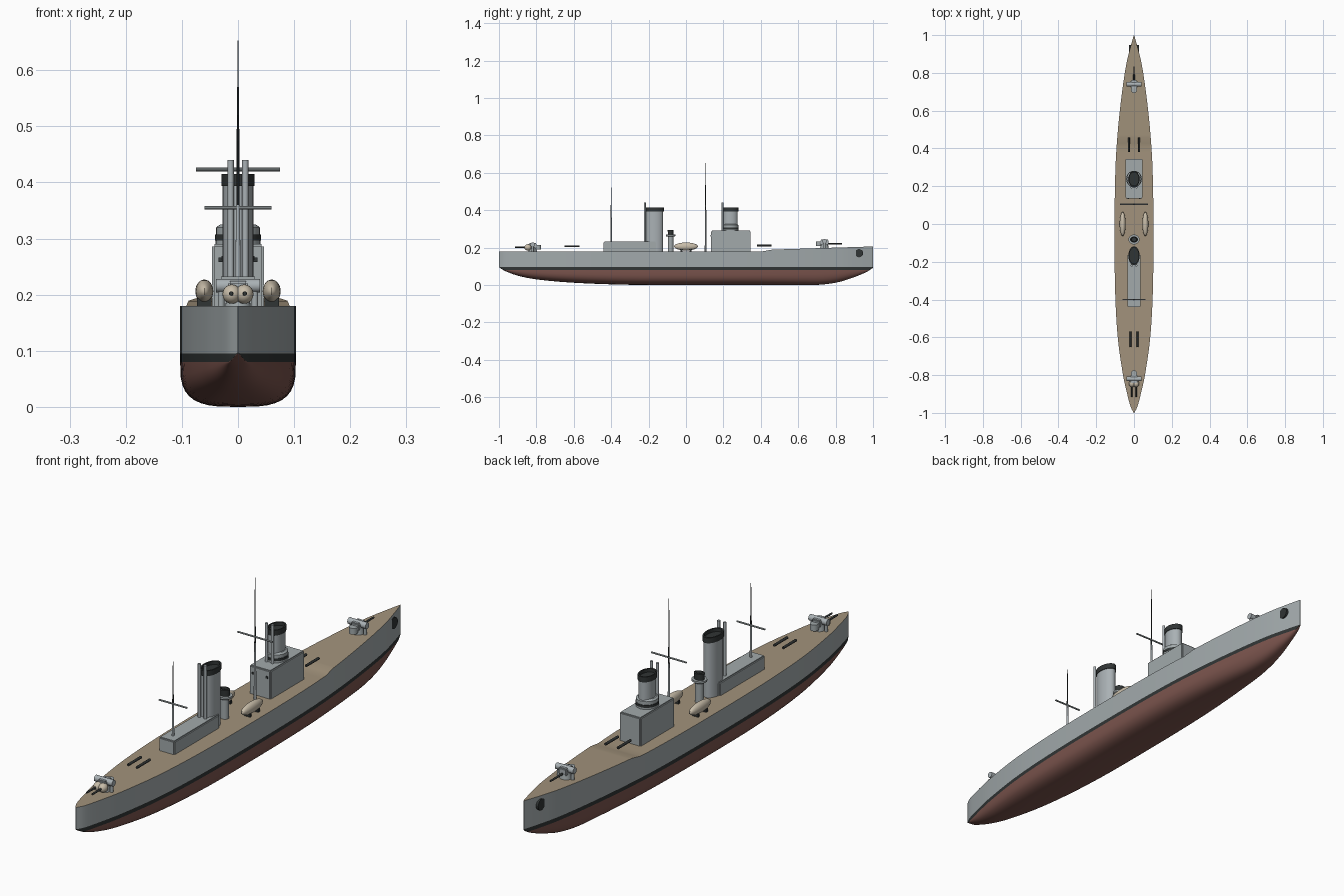
import bpy, bmesh, math
from mathutils import Vector

if "Cube" in bpy.data.objects:
    bpy.data.objects.remove(bpy.data.objects["Cube"])


def mat(name, r, g, b):
    m = bpy.data.materials.new(name)
    m.diffuse_color = (r, g, b, 1)
    m.use_nodes = True
    m.node_tree.nodes["Principled BSDF"].inputs["Base Color"].default_value = m.diffuse_color
    return m


GREY = mat("grey_paint", .36, .40, .41)
LIGHT = mat("light_grey_paint", .40, .44, .46)
RED = mat("red_bottom", .20, .09, .075)
BLACK = mat("black_paint", .03, .035, .035)
WOOD = mat("deck_wood", .36, .29, .20)
CANVAS = mat("canvas", .58, .51, .40)


def smooth(ob, angle=35):
    bpy.ops.object.select_all(action='DESELECT')
    ob.select_set(True)
    bpy.context.view_layer.objects.active = ob
    bpy.ops.object.shade_smooth_by_angle(angle=math.radians(angle))


def finish(name, bm, *mats):
    bmesh.ops.recalc_face_normals(bm, faces=bm.faces)
    me = bpy.data.meshes.new(name)
    bm.to_mesh(me)
    bm.free()
    ob = bpy.data.objects.new(name, me)
    bpy.context.collection.objects.link(ob)
    for m in mats:
        me.materials.append(m)
    smooth(ob)
    return ob


def box(name, x, y, z, m, bevel=0):
    # x, y, z are (low, high) pairs
    bm = bmesh.new()
    bmesh.ops.create_cube(bm, size=1)
    for v in bm.verts:
        v.co = [(a + b) / 2 + c * (b - a) for (a, b), c in zip((x, y, z), v.co)]
    if bevel:
        bmesh.ops.bevel(bm, geom=bm.edges[:], offset=bevel, segments=2, affect='EDGES')
    return finish(name, bm, m)


def rod(name, p, q, r, m, r2=None, sides=16):
    p, q = Vector(p), Vector(q)
    bm = bmesh.new()
    bmesh.ops.create_cone(bm, cap_ends=True, segments=sides, radius1=r,
                          radius2=r if r2 is None else r2, depth=(q - p).length)
    rot = (q - p).to_track_quat('Z', 'Y')
    for v in bm.verts:
        v.co = rot @ v.co + (p + q) / 2
    return finish(name, bm, m)


def ball(name, c, r, m):
    bm = bmesh.new()
    bmesh.ops.create_uvsphere(bm, u_segments=24, v_segments=14, radius=1)
    for v in bm.verts:
        v.co = [a + b * k for a, b, k in zip(c, r, v.co)]
    return finish(name, bm, m)


def turned(name, y, rx, ry, profile, m, sides=32):
    # oval turned part: profile of (scale, z), closed at both ends
    bm = bmesh.new()
    rings = [[bm.verts.new((rx * s * math.cos(t), y + ry * s * math.sin(t), z))
              for t in [2 * math.pi * i / sides for i in range(sides)]] for s, z in profile]
    for a, b in zip(rings, rings[1:]):
        for i in range(sides):
            j = (i + 1) % sides
            bm.faces.new((a[i], a[j], b[j], b[i]))
    bm.faces.new(rings[0])
    bm.faces.new(rings[-1])
    return finish(name, bm, m)


def curve(pts, y):
    # smooth Hermite interpolation through (y, value) points
    n = len(pts)
    i = max(k for k in range(n - 1) if pts[k][0] <= y or k == 0)
    def slope(k):
        a, b = pts[max(k - 1, 0)], pts[min(k + 1, n - 1)]
        return (b[1] - a[1]) / (b[0] - a[0])
    (y0, v0), (y1, v1) = pts[i], pts[i + 1]
    h = y1 - y0
    t = (y - y0) / h
    return (v0 * (2*t**3 - 3*t*t + 1) + v1 * (3*t*t - 2*t**3)
            + h * slope(i) * (t**3 - 2*t*t + t) + h * slope(i + 1) * (t**3 - t*t))


def deck_z(y):
    if y < .41:
        return .18
    return .18 + .009 * (y - .41) / .05 if y < .46 else .189 + .017 * (y - .46) / .54


WIDTH = [(-1, .001), (-.97, .017), (-.9, .036), (-.8, .058), (-.6, .086), (-.35, .1),
         (0, .103), (.3, .098), (.5, .085), (.7, .063), (.85, .040), (.94, .018), (1, .001)]
KEEL = [(-1, .095), (-.97, .076), (-.9, .05), (-.8, .03), (-.6, .012), (-.3, .001),
        (0, 0), (.68, 0), (.8, .012), (.9, .042), (.97, .072), (1, .092)]

# hull lofted from cross-sections, with red bottom, black waterline and wooden deck
stations = sorted({math.sin(math.pi / 2 * (i / 32)) for i in range(-32, 33)} | {.41, .46})
bm = bmesh.new()
loops = []
ARC = 9
for y in stations:
    w, k, d = curve(WIDTH, y), max(0, curve(KEEL, y)), deck_z(y)
    e = 2 / (3.2 - 1.2 * abs(y) ** 3)
    low = max(.08, k + .001)
    half = []
    for i in range(ARC + 1):
        t = math.pi / 2 * i / ARC
        half.append((w * math.sin(t) ** e, low - (low - k) * max(0, math.cos(t)) ** e))
    half += [(w, max(.095, low + .001)), (w, d)]
    pts = [(-x, z) for x, z in half[:0:-1]] + half
    loops.append([bm.verts.new((x, y, z)) for x, z in pts])
n = len(loops[0])
for a, b in zip(loops, loops[1:]):
    for i in range(n):
        f = bm.faces.new((a[i], a[(i + 1) % n], b[(i + 1) % n], b[i]))
        f.material_index = 3 if i == n - 1 else 0 if i in (0, n - 2) else 1 if i in (1, n - 3) else 2
for f in (bm.faces.new(loops[0]), bm.faces.new(loops[-1])):
    f.material_index = 0
finish("hull", bm, GREY, BLACK, RED, WOOD)

# anchor recesses at the bow
rod("anchor_hawse", (-.026, .925, .17), (.026, .925, .17), .022, BLACK, sides=24)

# deckhouses
box("forward_deckhouse", (-.046, .046), (.135, .345), (.175, .29), GREY, .004)
box("aft_deckhouse", (-.034, .034), (-.44, -.16), (.175, .232), GREY, .004)
for s in (-1, 1):
    box("deckhouse_window", (s * .031 - .004, s * .031 + .004), (.132, .14), (.258, .266), BLACK)


# funnels with black hollow caps and steam pipes
def funnel(label, y, rx, ry, z0):
    turned(label + "_funnel", y, rx, ry, [(.94, z0), (.94, .398)], LIGHT)
    turned(label + "_funnel_cap", y, rx, ry,
           [(.9, .394), (1.02, .394), (1.02, .415), (.86, .415), (.86, .402)], BLACK)
    for s in (-1, 1):
        py = y - ry - .003
        rod(label + "_steam_pipe", (s * .013, py, z0), (s * .013, py, .44), .0055, LIGHT)


funnel("forward", .238, .029, .041, .285)
funnel("aft", -.168, .029, .049, .175)
turned("funnel_collar", .238, .04, .043, [(.95, .288), (1, .288), (1, .307), (.97, .307),
                                          (.97, .32), (.8, .325)], GREY)
turned("funnel_collar_band", .238, .041, .044, [(1, .297), (1, .307)], BLACK)

# ventilator tower between the funnels
turned("ventilator_tower", -.082, .016, .015, [(1, .175), (1, .262)], GREY)
turned("tower_platform", -.082, .029, .026, [(.8, .258), (1, .262), (1, .269), (.9, .269)], GREY)
turned("tower_head", -.082, .02, .015, [(1, .268), (1.05, .293), (.75, .295), (.7, .285)], BLACK)

# masts and yards
for label, y, z1, z2, z3, zy, hw in (("fore", .105, .4, .545, .653, .423, .075),
                                     ("main", -.4, .36, .46, .52, .355, .06)):
    rod(label + "_mast_lower", (0, y, .175), (0, y, z1), .005, LIGHT, .0035, 12)
    rod(label + "_mast_upper", (0, y, z1), (0, y, z2), .003, BLACK, .002, 10)
    rod(label + "_mast_pole", (0, y, z2), (0, y, z3), .0015, BLACK, .0008, 8)
    rod(label + "_yard", (-hw, y, zy), (hw, y, zy), .0033, GREY, sides=10)

# covered boats on chocks
for s in (-1, 1):
    ball("boat", (s * .06, 0, .206), (.016, .064, .021), CANVAS)
    for y in (-.025, .025):
        box("boat_chock", (s * .06 - .013, s * .06 + .013), (y - .005, y + .005), (.177, .193), BLACK)


# deck guns: pedestal, crosswise shield, breech and barrels
def gun(label, y, d, z, barrels):
    rod(label + "_gun_pedestal", (0, y, z - .008), (0, y, z + .022), .024, GREY, .019, 24)
    rod(label + "_gun_trunnion", (-.039, y, z + .036), (.039, y, z + .036), .012, LIGHT, sides=20)
    box(label + "_gun_body", (-.018, .018), (y - .022, y + .022), (z + .016, z + .044), LIGHT, .004)
    rod(label + "_gun_sight", (0, y - d * .03, z + .01), (0, y - d * .03, z + .034), .016, GREY, sides=20)
    for s in (-1, 1):
        rod(label + "_gun_bracket", (s * .03, y, z), (s * .03, y, z + .03), .006, GREY)
    for x in barrels:
        rod(label + "_gun_barrel", (x, y, z + .022), (x, y + d * .095, z + .022), .0045, BLACK, .0035)


gun("bow", .74, 1, deck_z(.74), (0,))
gun("stern", -.82, -1, .18, (-.012, .012))
for s in (-1, 1):
    ball("blast_bag", (s * .011, -.845, .201), (.0165, .019, .017), CANVAS)

# pairs of slim tubes above the deck
for label, y0, y1, x, z in (("forward", .38, .458, .027, .212), ("aft", -.65, -.57, .019, .207)):
    for s in (-1, 1):
        rod(label + "_tube", (s * x, y0, z), (s * x, y1, z), .005, BLACK)
